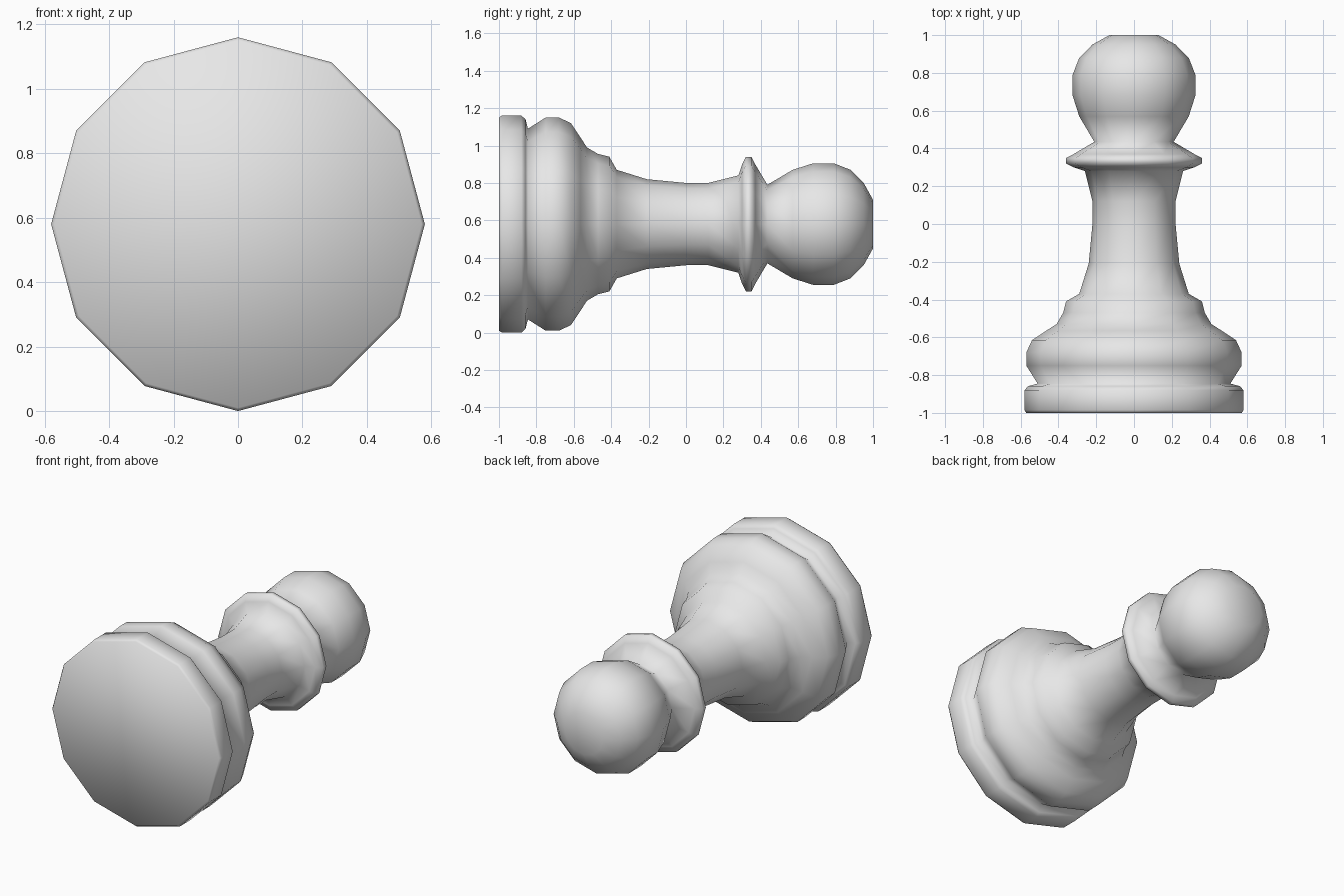
import bpy, bmesh, math
from mathutils import Matrix, Vector

default_cube = bpy.data.objects.get("Cube")
if default_cube:
    bpy.data.objects.remove(default_cube, do_unlink=True)

SIDES = 12
AXIS_HEIGHT = 0.58

# One pale grey for the whole piece
grey = bpy.data.materials.new("pale_grey")
grey.use_nodes = True
colour = (0.8, 0.8, 0.8, 1)
grey.diffuse_color = colour
grey.node_tree.nodes["Principled BSDF"].inputs["Base Color"].default_value = colour

# Lathe profile as (position along y, radius), from base to crown
foot = [(-1, .57), (-.985, .58), (-.88, .58), (-.858, .56), (-.845, .51)]
bulge = [(-.75, .57), (-.68, .57), (-.615, .54), (-.565, .465), (-.53, .41),
         (-.47, .375), (-.41, .36), (-.37, .29)]
stem = [(-.21, .24), (0, .22), (.12, .22), (.28, .26)]
collar = [(.3, .32), (.32, .36), (.35, .36), (.37, .32), (.435, .21)]
head = [(.57, .29), (.68, .325), (.79, .325), (.88, .29), (.95, .22), (1, .13)]


def lathe(name, profile):
    """Turn a closed solid around the horizontal y axis."""
    bm = bmesh.new()
    rings = []
    for y, radius in profile:
        ring = []
        for i in range(SIDES):
            turn = Matrix.Rotation(math.tau * i / SIDES, 3, 'Y')
            ring.append(bm.verts.new(turn @ Vector((radius, y, 0))))
        rings.append(ring)
    for near, far in zip(rings, rings[1:]):
        for i in range(SIDES):
            j = (i + 1) % SIDES
            bm.faces.new((near[i], near[j], far[j], far[i]))
    bm.faces.new(rings[0])
    bm.faces.new(rings[-1])
    bmesh.ops.recalc_face_normals(bm, faces=bm.faces)
    for face in bm.faces:
        face.smooth = True
    mesh = bpy.data.meshes.new(name)
    bm.to_mesh(mesh)
    bm.free()
    mesh.materials.append(grey)
    obj = bpy.data.objects.new(name, mesh)
    obj.location.z = AXIS_HEIGHT
    bpy.context.collection.objects.link(obj)
    return obj


# The turned piece lies on its side with the base to the front
lathe("chess_pawn", foot + bulge + stem + collar + head)
